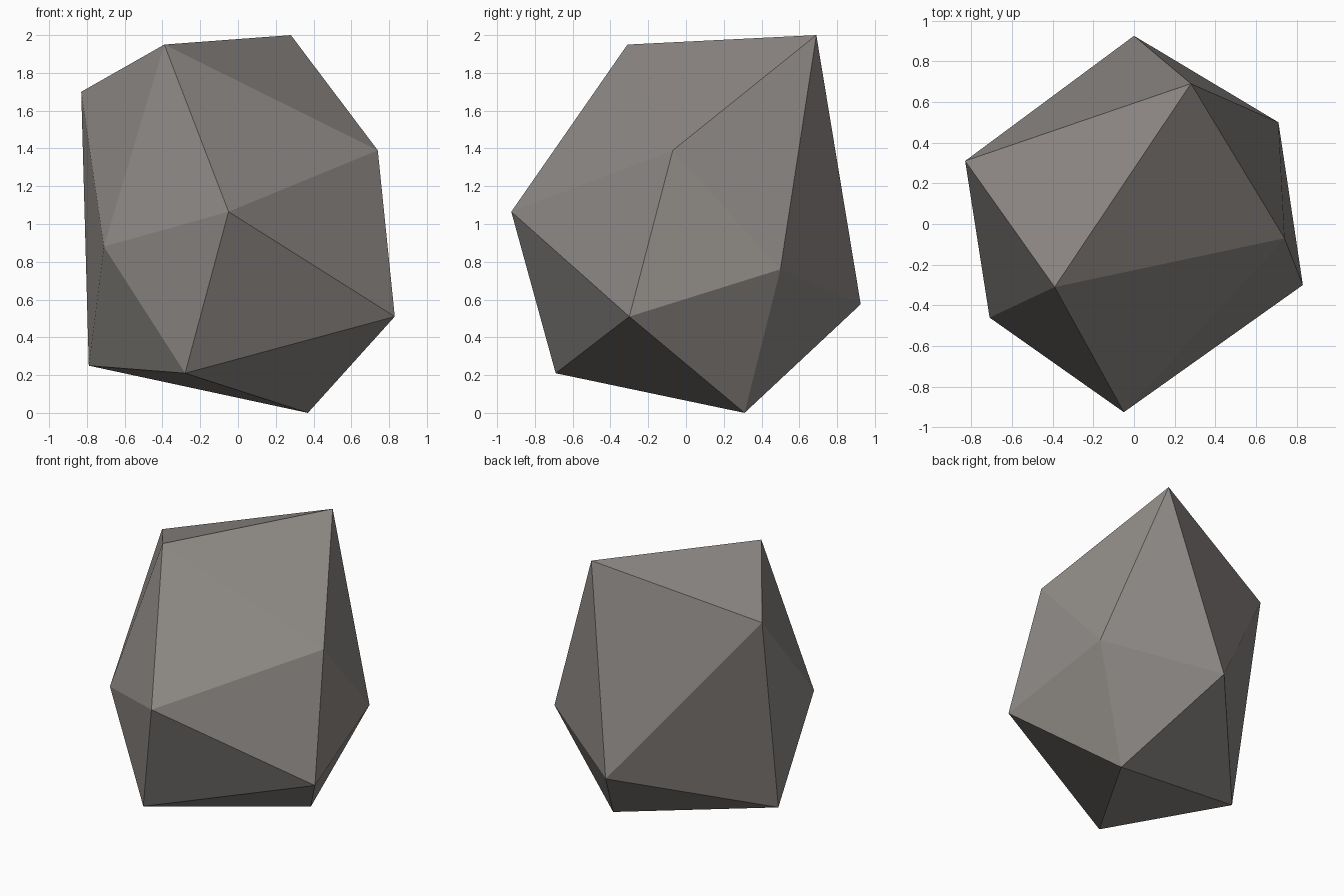
import bpy, bmesh

if "Cube" in bpy.data.objects:
    bpy.data.objects.remove(bpy.data.objects["Cube"])

# Rough boulder: an icosahedron with pushed-about corners.
# Upper cap: crown corner plus the five corners around it
crown = (-0.39, -0.31, 1.95)
upper = [(0.28, 0.69, 2.0), (-0.83, 0.31, 1.70), (-0.71, -0.46, 0.88),
         (-0.05, -0.925, 1.065), (0.74, -0.07, 1.39)]
# Lower cap: foot corner plus its ring, each opposite the matching upper corner
foot = (0.37, 0.31, 0.0)
lower = [(-0.28, -0.69, 0.21), (0.83, -0.30, 0.51), (0.71, 0.50, 0.76),
         (0.0, 0.925, 0.575), (-0.79, 0.065, 0.25)]

bm = bmesh.new()
top, base = bm.verts.new(crown), bm.verts.new(foot)
up = [bm.verts.new(p) for p in upper]
low = [bm.verts.new(p) for p in lower]

# Caps and the zigzag band of triangles between them
for i in range(5):
    j = (i + 1) % 5
    bm.faces.new((top, up[i], up[j]))
    bm.faces.new((base, low[j], low[i]))
    bm.faces.new((up[i], low[(i + 3) % 5], up[j]))
    bm.faces.new((low[i], low[j], up[(i + 3) % 5]))
bmesh.ops.recalc_face_normals(bm, faces=bm.faces)

mesh = bpy.data.meshes.new("boulder")
bm.to_mesh(mesh)
bm.free()

stone = bpy.data.materials.new("warm grey stone")
stone.diffuse_color = (0.27, 0.25, 0.235, 1)
stone.use_nodes = True
stone.node_tree.nodes["Principled BSDF"].inputs["Base Color"].default_value = stone.diffuse_color
mesh.materials.append(stone)
boulder = bpy.data.objects.new("boulder", mesh)
bpy.context.collection.objects.link(boulder)
